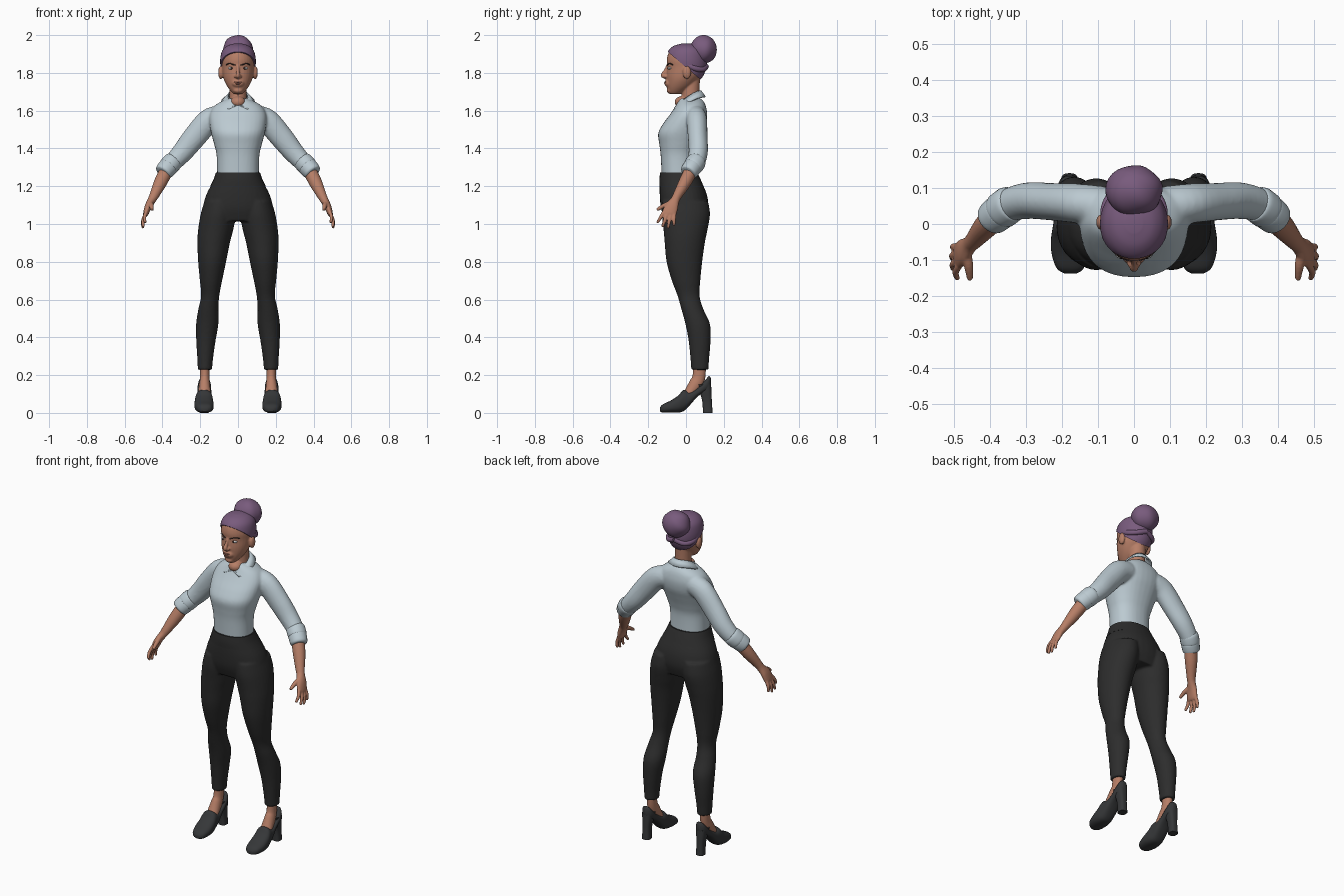
import bpy, bmesh, math
from mathutils import Vector, Matrix

if "Cube" in bpy.data.objects:
    bpy.data.objects.remove(bpy.data.objects["Cube"], do_unlink=True)


def material(name, r, g, b):
    mat = bpy.data.materials.new(name)
    mat.use_nodes = True
    mat.diffuse_color = (r, g, b, 1)
    shader = next(n for n in mat.node_tree.nodes if n.type == "BSDF_PRINCIPLED")
    shader.inputs["Base Color"].default_value = (r, g, b, 1)
    return mat


SKIN = material("warm skin", .47, .21, .135)
HAIR = material("purple hair", .19, .105, .205)
SHIRT = material("pale blue shirt", .50, .59, .64)
TROUSERS = material("black trousers", .026, .026, .026)
SHOES = material("charcoal shoes", .036, .038, .04)
LIPS = material("dark lips", .33, .125, .09)
WHITE = material("eye white", .7, .7, .7)
DARK = material("dark iris and brow", .04, .025, .022)


def smooth_rows(rows, steps=5):
    """Catmull-Rom interpolation between rows of numbers."""
    result, last = [], len(rows) - 1
    for i in range(last):
        quad = [Vector(rows[min(max(i + k, 0), last)]) for k in (-1, 0, 1, 2)]
        a, b, c, d = quad
        for j in range(steps):
            t = j / steps
            result.append(b + (c - a) * (t / 2) + (a * 2 - b * 5 + c * 4 - d) * (t * t / 2)
                          + (b * 3 - a - c * 3 + d) * (t ** 3 / 2))
    return result + [Vector(rows[-1])]


def loft(bm, rings):
    """Skin a list of point rings and cap both ends."""
    loops = [[bm.verts.new(p) for p in ring] for ring in rings]
    n = len(loops[0])
    for low, high in zip(loops, loops[1:]):
        for i in range(n):
            j = (i + 1) % n
            bm.faces.new((low[i], low[j], high[j], high[i]))
    bm.faces.new(loops[0])
    bm.faces.new(loops[-1])


def circle(power=1.0, n=32):
    def bend(v):
        return math.copysign(abs(v) ** power, v)
    angles = [2 * math.pi * i / n for i in range(n)]
    return [(bend(math.cos(a)), bend(math.sin(a))) for a in angles]


def stack(bm, rows, side=1, power=1.0, along="z"):
    """Rows hold level, centre x, half width, then the low and high limit of the depth."""
    rings = []
    for level, cx, half, low, high in smooth_rows(rows):
        ring = []
        for c, s in circle(power):
            x, depth = side * (cx + half * c), (low + high) / 2 + s * (high - low) / 2
            ring.append((x, depth, level) if along == "z" else (x, level, depth))
        rings.append(ring)
    loft(bm, rings)


def tube(bm, rows, side=1, across=(0, 1, 0)):
    """Rows hold x, y, z, radius across and radius through."""
    rows = smooth_rows(rows)
    rings = []
    for i, row in enumerate(rows):
        before, after = rows[max(i - 1, 0)], rows[min(i + 1, len(rows) - 1)]
        tangent = Vector(after[:3]) - Vector(before[:3])
        v = tangent.cross(Vector(across)).normalized()
        u = v.cross(tangent).normalized()
        ring = [Vector(row[:3]) + u * (c * row[3]) + v * (s * row[4]) for c, s in circle(n=20)]
        rings.append([(side * p.x, p.y, p.z) for p in ring])
    loft(bm, rings)


def ball(bm, centre, size):
    place = Matrix.Translation(centre) @ Matrix.Diagonal((*size, 1))
    bmesh.ops.create_uvsphere(bm, u_segments=32, v_segments=20, radius=1, matrix=place)


def finish(name, bm, mat, voxel=0, passes=5, sharp=40):
    """Turn the mesh into an object; a voxel size fuses overlapping pieces."""
    bmesh.ops.recalc_face_normals(bm, faces=bm.faces[:])
    mesh = bpy.data.meshes.new(name)
    bm.to_mesh(mesh)
    bm.free()
    mesh.materials.append(mat)
    for face in mesh.polygons:
        face.use_smooth = True
    mesh.set_sharp_from_angle(angle=math.radians(sharp))
    obj = bpy.data.objects.new(name, mesh)
    bpy.context.collection.objects.link(obj)
    if voxel:
        fuse = obj.modifiers.new("fuse", "REMESH")
        fuse.mode, fuse.voxel_size, fuse.use_smooth_shade = "VOXEL", voxel, True
        relax = obj.modifiers.new("relax", "SMOOTH")
        relax.factor, relax.iterations = .5, passes
    return obj


SIDES = ((1, "left"), (-1, "right"))

# Shirt: torso fused with both sleeves
bm = bmesh.new()
stack(bm, [(1.24, 0, .11, -.128, .052), (1.36, 0, .113, -.134, .052), (1.42, 0, .126, -.141, .066),
           (1.48, 0, .142, -.147, .088), (1.53, 0, .15, -.122, .106), (1.58, 0, .15, -.085, .112),
           (1.62, 0, .13, -.058, .106), (1.645, 0, .095, -.045, .096), (1.665, 0, .05, -.035, .08)],
      power=.88)
for side, label in SIDES:
    tube(bm, [(.09, .05, 1.57, .055, .06), (.155, .057, 1.545, .055, .064),
              (.23, .062, 1.46, .052, .062), (.29, .065, 1.385, .051, .056),
              (.34, .055, 1.33, .047, .049), (.375, .035, 1.29, .043, .043)], side)
finish("shirt", bm, SHIRT, .007)

# Folded collar, open at the throat
bm = bmesh.new()
pairs = []
for i in range(41):
    t = i / 20 - 1
    top, low = t * math.pi * .97, t * math.pi * .81
    drop = (1 - math.cos(t * math.pi)) / 2
    upper = (.052 * math.sin(top), .012 + .065 * math.cos(top), 1.705 - .08 * drop ** 1.5)
    lower = (.087 * math.sin(low), .012 + .09 * math.cos(low), 1.672 - .064 * drop ** 2)
    pairs.append((bm.verts.new(upper), bm.verts.new(lower)))
for (a, b), (c, d) in zip(pairs, pairs[1:]):
    bm.faces.new((a, b, d, c))
collar = finish("collar", bm, SHIRT)
thick = collar.modifiers.new("cloth", "SOLIDIFY")
thick.thickness, thick.offset = .008, 0

# Trousers: hips fused with both legs, then a waistband
bm = bmesh.new()
stack(bm, [(1.265, 0, .115, -.135, .057), (1.22, 0, .135, -.139, .084), (1.15, 0, .17, -.139, .112),
           (1.08, 0, .186, -.132, .118), (1.015, 0, .18, -.11, .1)], power=.92)
for side, label in SIDES:
    stack(bm, [(1.12, .095, .083, -.125, .118), (1.05, .105, .093, -.128, .127),
               (.97, .118, .093, -.119, .114), (.9, .129, .086, -.113, .1),
               (.8, .137, .074, -.103, .086), (.7, .143, .059, -.075, .076),
               (.62, .147, .048, -.045, .072), (.55, .157, .053, -.025, .092),
               (.47, .163, .059, -.003, .127), (.38, .17, .051, .014, .13),
               (.28, .174, .041, .024, .122), (.228, .175, .038, .028, .119)], side)
finish("trousers", bm, TROUSERS, .007)
bm = bmesh.new()
stack(bm, [(1.272, 0, .117, -.137, .06), (1.235, 0, .13, -.141, .078), (1.2, 0, .147, -.1405, .093)],
      power=.92)
finish("waistband", bm, TROUSERS)

# Head: skull, jaw, neck, nose, lips mound and ears
skull = [(1.688, 0, .024, -.088, -.03), (1.705, 0, .04, -.096, 0), (1.73, 0, .058, -.101, .035),
         (1.76, 0, .073, -.102, .062), (1.79, 0, .081, -.103, .085), (1.83, 0, .085, -.1, .1),
         (1.87, 0, .086, -.102, .1), (1.91, 0, .076, -.09, .09), (1.935, 0, .05, -.06, .06),
         (1.946, 0, .015, -.02, .02)]
bm = bmesh.new()
stack(bm, skull)
stack(bm, [(1.6, 0, .05, -.02, .075), (1.67, 0, .045, -.022, .07), (1.78, 0, .045, -.02, .075)])
tube(bm, [(0, -.094, 1.845, .007, .008), (0, -.107, 1.815, .008, .009),
          (0, -.123, 1.787, .012, .011), (0, -.108, 1.775, .01, .008)], across=(1, 0, 0))
ball(bm, (0, -.088, 1.745), (.034, .026, .024))
ball(bm, (0, -.083, 1.707), (.026, .019, .016))
ball(bm, (0, -.02, 1.645), (.04, .04, .032))
for side, label in SIDES:
    ball(bm, (side * .012, -.108, 1.782), (.009, .011, .008))
    ball(bm, (side * .091, .005, 1.802), (.014, .022, .035))
finish("head", bm, SKIN, .0045, 4)

# Facial features
bm = bmesh.new()
ball(bm, (0, -.107, 1.751), (.021, .009, .0045))
ball(bm, (0, -.106, 1.743), (.018, .01, .005))
finish("lips", bm, LIPS)
for side, label in SIDES:
    bm = bmesh.new()
    ball(bm, (side * .036, -.083, 1.825), (.016, .013, .0075))
    finish(label + "_eye", bm, WHITE)
    bm = bmesh.new()
    ball(bm, (side * .035, -.089, 1.825), (.007, .0085, .007))
    finish(label + "_iris", bm, DARK)
    bm = bmesh.new()
    arch = [(x, -.1 * math.sqrt(1 - (x / .086) ** 2), z) for x, z in
            ((.014, 1.84), (.03, 1.846), (.046, 1.85), (.062, 1.843))]
    tube(bm, [(*p, .003, .004) for p in arch], side, (0, 0, 1))
    finish(label + "_eyebrow", bm, DARK)

# Swept-back hair cut along a slanted hairline
bm = bmesh.new()
stack(bm, [(1.8 + (z - 1.8) * 1.06, 0, half + .008, front - .004, back + .009)
           for z, cx, half, front, back in skull])
cut = bmesh.ops.bisect_plane(bm, geom=bm.verts[:] + bm.edges[:] + bm.faces[:], clear_inner=True,
                             plane_co=(0, -.1, 1.915), plane_no=(0, .145, .17))
bmesh.ops.holes_fill(bm, edges=[e for e in bm.edges if e.is_boundary], sides=0)
for side, label in SIDES:
    tube(bm, [(.083, -.01, 1.852, .012, .008), (.08, .045, 1.825, .014, .012),
              (.052, .09, 1.818, .014, .013), (0, .108, 1.835, .014, .013)], side, (0, 0, 1))
finish("swept_hair", bm, HAIR)

# Bun with shallow twisted grooves
bm = bmesh.new()
ball(bm, (0, 0, 0), (1, 1, 1))
for v in bm.verts:
    twist = math.atan2(v.co.y, v.co.x) * 5 + v.co.z * 2.5
    v.co *= 1 + .025 * math.sin(twist) * (1 - v.co.z ** 2)
tilt = Matrix.Translation((0, .092, 1.925)) @ Matrix.Diagonal((.079, .071, .075, 1))
bmesh.ops.transform(bm, matrix=tilt @ Matrix.Rotation(-.7, 4, "X"), verts=bm.verts[:])
finish("hair_bun", bm, HAIR)

for side, label in SIDES:
    # Rolled cuff in two overlapping bands
    bm = bmesh.new()
    tube(bm, [(.338, .058, 1.337, .045, .046), (.345, .054, 1.33, .052, .052),
              (.367, .038, 1.306, .052, .052), (.373, .033, 1.299, .045, .045)], side)
    tube(bm, [(.364, .04, 1.309, .046, .046), (.371, .034, 1.301, .05, .051),
              (.393, .016, 1.277, .047, .048), (.399, .011, 1.27, .039, .04)], side)
    finish(label + "_cuff", bm, SHIRT, sharp=60)

    # Forearm, palm, fingers and thumb
    bm = bmesh.new()
    tube(bm, [(.37, .035, 1.3, .036, .036), (.408, -.003, 1.225, .034, .035),
              (.442, -.043, 1.155, .025, .026), (.456, -.057, 1.128, .024, .022),
              (.474, -.075, 1.095, .035, .019), (.487, -.088, 1.058, .038, .015),
              (.491, -.091, 1.044, .031, .011)], side)
    fingers = [((.486, -.116, 1.065), (.49, -.152, 1.006)), ((.489, -.1, 1.055), (.502, -.125, .984)),
               ((.489, -.08, 1.055), (.504, -.096, .977)), ((.486, -.062, 1.06), (.502, -.064, .99))]
    for base, tip in fingers:
        middle = (Vector(base) + Vector(tip)) / 2 + Vector((.007, 0, 0))
        tube(bm, [(*base, .01, .01), (*middle, .0095, .0095), (*tip, .007, .007)], side)
    tube(bm, [(.467, -.068, 1.115, .014, .014), (.459, -.115, 1.098, .013, .012),
              (.455, -.154, 1.074, .008, .008)], side, (1, 0, 0))
    finish(label + "_forearm_and_hand", bm, SKIN, .004, 3)

    # Bare ankle and instep
    bm = bmesh.new()
    tube(bm, [(.176, .073, .27, .026, .033), (.176, .068, .19, .025, .034),
              (.177, .05, .15, .029, .036), (.178, .015, .1, .034, .028)], side, (1, 0, 0))
    finish(label + "_ankle", bm, SKIN)

    # High-heeled shoe
    bm = bmesh.new()
    stack(bm, [(-.138, .176, .016, .007, .028), (-.122, .177, .038, .002, .046),
               (-.08, .179, .05, .001, .066), (-.04, .18, .05, .002, .093),
               (-.012, .18, .046, .01, .122), (.02, .179, .042, .04, .114),
               (.06, .178, .037, .085, .132), (.1, .178, .035, .11, .172),
               (.122, .178, .027, .12, .195), (.133, .178, .012, .135, .18)], side, .8, "y")
    finish(label + "_shoe", bm, SHOES, sharp=50)
    bm = bmesh.new()
    stack(bm, [(0, .179, .024, .09, .141), (.06, .179, .022, .086, .137),
               (.11, .179, .027, .073, .135), (.15, .179, .031, .06, .133)], side, .7)
    finish(label + "_shoe_heel", bm, SHOES)
